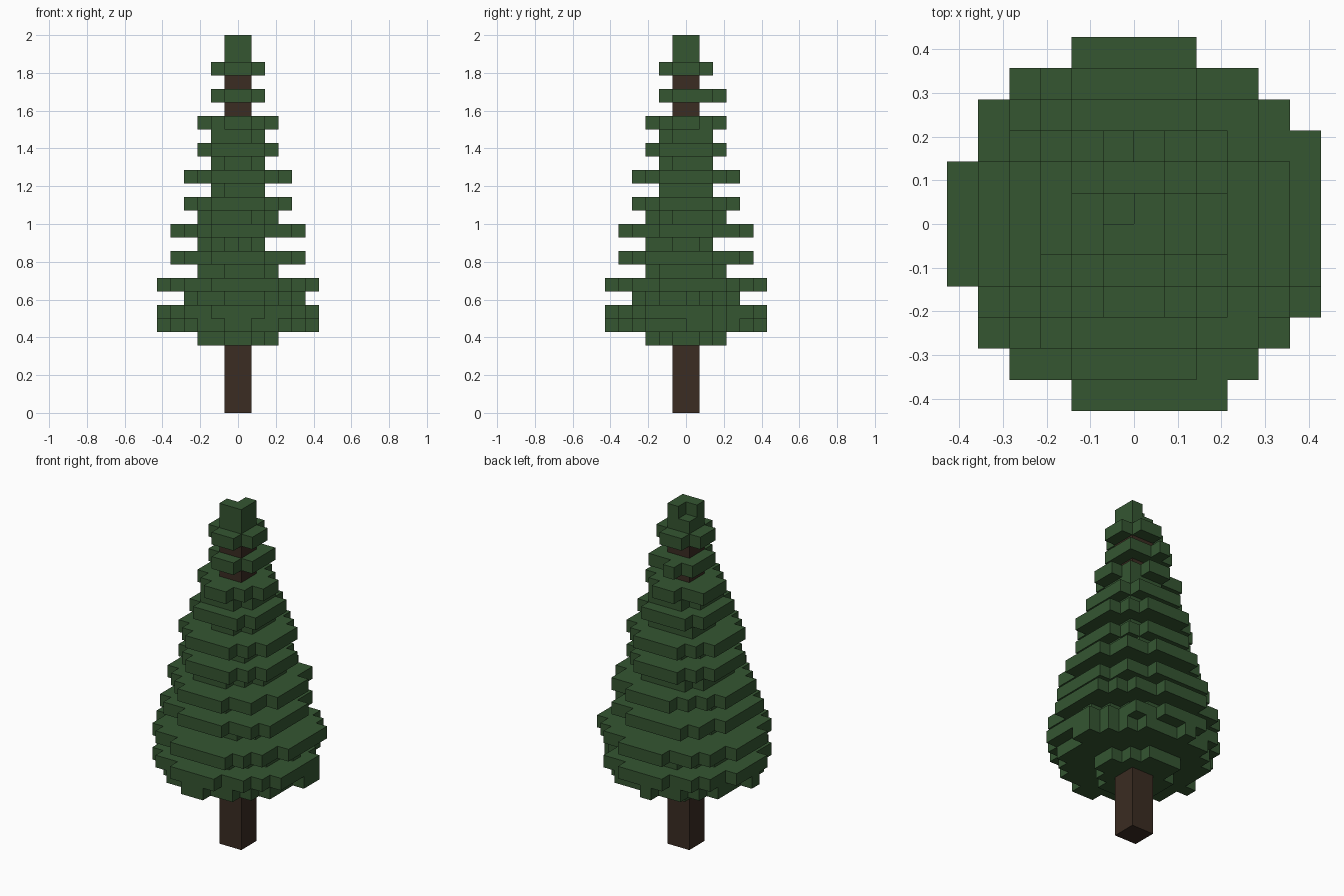
import bpy, bmesh, math, random
from mathutils import Vector

cube = bpy.data.objects.get("Cube")
if cube:
    bpy.data.objects.remove(cube, do_unlink=True)

random.seed(11)
U = 1 / 14  # size of one block


def material(name, color):
    m = bpy.data.materials.new(name)
    m.use_nodes = True
    m.diffuse_color = color
    m.node_tree.nodes["Principled BSDF"].inputs["Base Color"].default_value = color
    return m


def add_object(name, bm, mat):
    mesh = bpy.data.meshes.new(name)
    bm.to_mesh(mesh)
    bm.free()
    mesh.materials.append(mat)
    obj = bpy.data.objects.new(name, mesh)
    bpy.context.collection.objects.link(obj)
    return obj


def disc(layer, sure, maybe):
    """Blocks of one round layer; those between the two radii are ragged."""
    cells = set()
    for i in range(-6, 6):
        for j in range(-6, 6):
            d = math.hypot(i + 0.5, j + 0.5)
            if d < sure or (d < maybe and random.random() < 0.5):
                cells.add((i, j, layer))
    return cells


def block_mesh(cells, hidden):
    """Mesh of only the block sides that touch open air."""
    bm = bmesh.new()
    corners = {}

    def corner(p):
        key = tuple(round(c) for c in p)
        if key not in corners:
            corners[key] = bm.verts.new(Vector(key) * U)
        return corners[key]

    for cell in sorted(cells):
        for axis in range(3):
            for side in (0, 1):
                step = Vector((0, 0, 0))
                step[axis] = 2 * side - 1
                near = tuple(round(c) for c in Vector(cell) + step)
                if near in cells or near in hidden:
                    continue
                loop = []
                for a, b in ((0, 0), (1, 0), (1, 1), (0, 1)):
                    p = Vector(cell)
                    p[axis] += side
                    p[(axis + 1) % 3] += a
                    p[(axis + 2) % 3] += b
                    loop.append(corner(p))
                bm.faces.new(loop if side else loop[::-1])
    return bm


green = material("needle green", (0.035, 0.092, 0.031, 1))
brown = material("bark brown", (0.043, 0.025, 0.016, 1))

# Trunk: a square post that shows below the needles and between the top tiers
TRUNK_TOP = 25
bm = bmesh.new()
bmesh.ops.create_cube(bm, size=1)
bmesh.ops.scale(bm, vec=(2 * U, 2 * U, TRUNK_TOP * U), verts=bm.verts)
bmesh.ops.translate(bm, vec=(0, 0, TRUNK_TOP * U / 2), verts=bm.verts)
add_object("trunk", bm, brown)
trunk_cells = {(i, j, k) for i in (-1, 0) for j in (-1, 0) for k in range(TRUNK_TOP)}

# Wide tiers: layer -> full radius and ragged radius
wide = {6: (5.3, 5.3), 7: (5.75, 5.75), 9: (5.75, 5.75), 11: (4.95, 5.2),
        13: (4.75, 5), 15: (3.85, 3.85), 17: (3.85, 3.85), 19: (2.95, 2.95),
        21: (2.6, 2.6), 23: (1.6, 1.6), 25: (1.6, 1.6), 26: (1, 1), 27: (1, 1)}
# Narrow layers between them
narrow = {5: (2.6, 2.95), 8: (3.6, 3.85), 10: (2.6, 2.95), 12: (1.6, 2.2),
          14: (2.6, 2.95), 16: (1.6, 2.2), 18: (1.6, 2.2), 20: (1.6, 2.2)}
needles = set()
for layer, radii in {**wide, **narrow}.items():
    needles |= disc(layer, *radii)

# Single stray twigs
needles |= {(5, 0, 6), (5, 1, 6), (-1, -6, 6), (0, -6, 6), (-6, -1, 6), (-1, 5, 6),
            (5, -3, 7), (5, 2, 9), (2, -6, 9), (4, 0, 8), (-3, 0, 12), (0, -3, 12),
            (-3, 1, 21), (1, 1, 23), (-2, 1, 23), (-1, 2, 23)}
# Gaps in the skirt and the tip
needles -= {(4, 3, 7), (-1, 0, 27)}
needles -= trunk_cells
add_object("needle_tiers", block_mesh(needles, trunk_cells), green)
